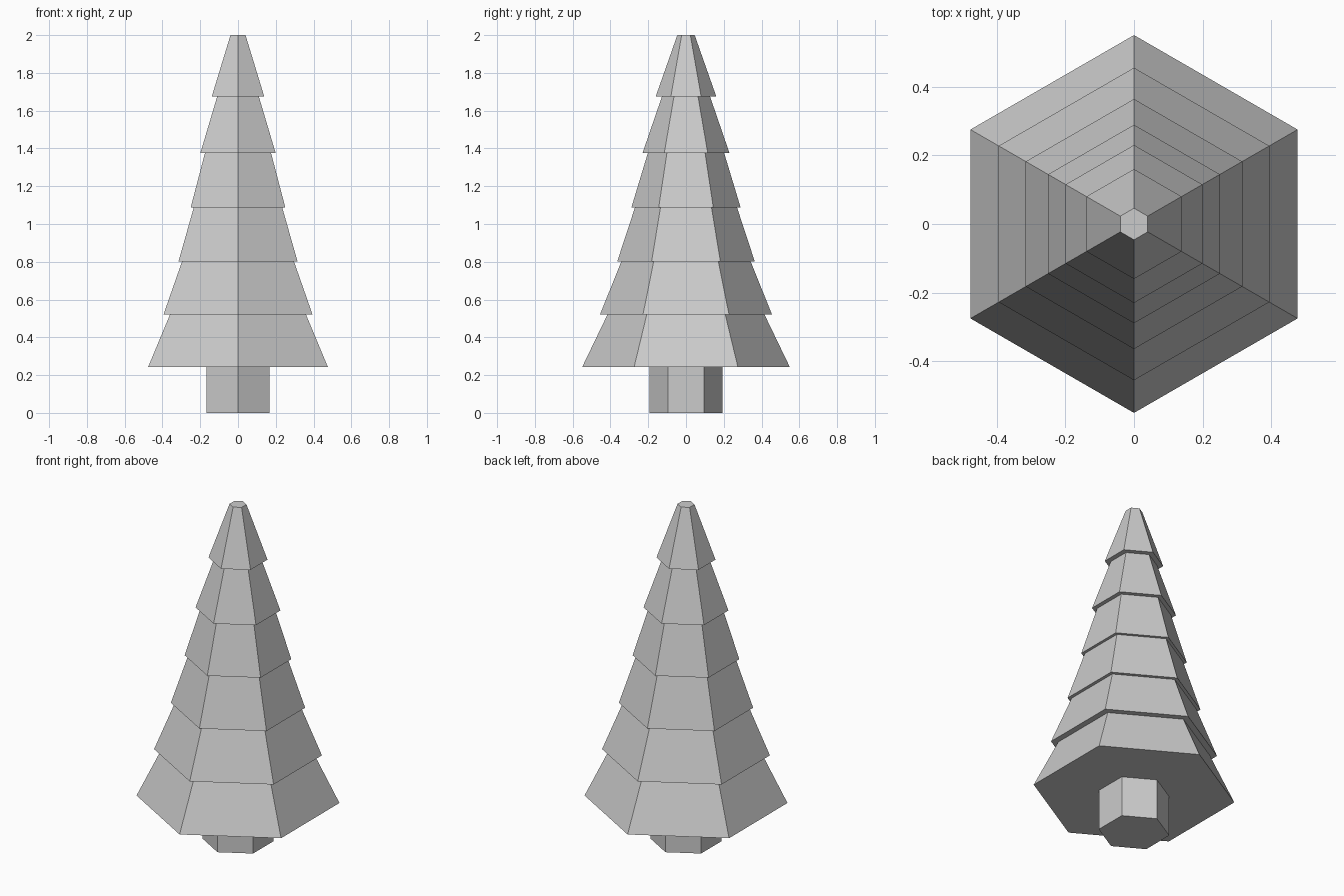
import bpy, bmesh
from math import cos, sin, pi

if "Cube" in bpy.data.objects:
    bpy.data.objects.remove(bpy.data.objects["Cube"])

SIDES = 6


def lathe(name, profile):
    """Six-sided flat-faced solid from (radius, z) rings, capped at both ends."""
    bm = bmesh.new()
    rings = []
    for r, z in profile:
        angles = [pi / 2 + 2 * pi * i / SIDES for i in range(SIDES)]
        rings.append([bm.verts.new((r * cos(a), r * sin(a), z)) for a in angles])
    for low, high in zip(rings, rings[1:]):
        for i in range(SIDES):
            j = (i + 1) % SIDES
            bm.faces.new((low[i], low[j], high[j], high[i]))
    bm.faces.new(rings[0][::-1])
    bm.faces.new(rings[-1])
    bmesh.ops.recalc_face_normals(bm, faces=bm.faces)
    mesh = bpy.data.meshes.new(name)
    bm.to_mesh(mesh)
    bm.free()
    obj = bpy.data.objects.new(name, mesh)
    bpy.context.collection.objects.link(obj)
    return obj


# Trunk
lathe("trunk", [(0.193, 0), (0.193, 0.26)])

# Foliage: stacked tiers (bottom radius, top radius, bottom z)
tiers = [
    (0.550, 0.415, 0.242),
    (0.455, 0.342, 0.522),
    (0.364, 0.270, 0.802),
    (0.289, 0.202, 1.088),
    (0.230, 0.127, 1.376),
    (0.160, 0.046, 1.676),
]
heights = [t[2] for t in tiers] + [2.0]
profile = []
for (bottom, top, z), z_top in zip(tiers, heights[1:]):
    profile += [(bottom, z), (top, z_top)]
lathe("foliage", profile)
